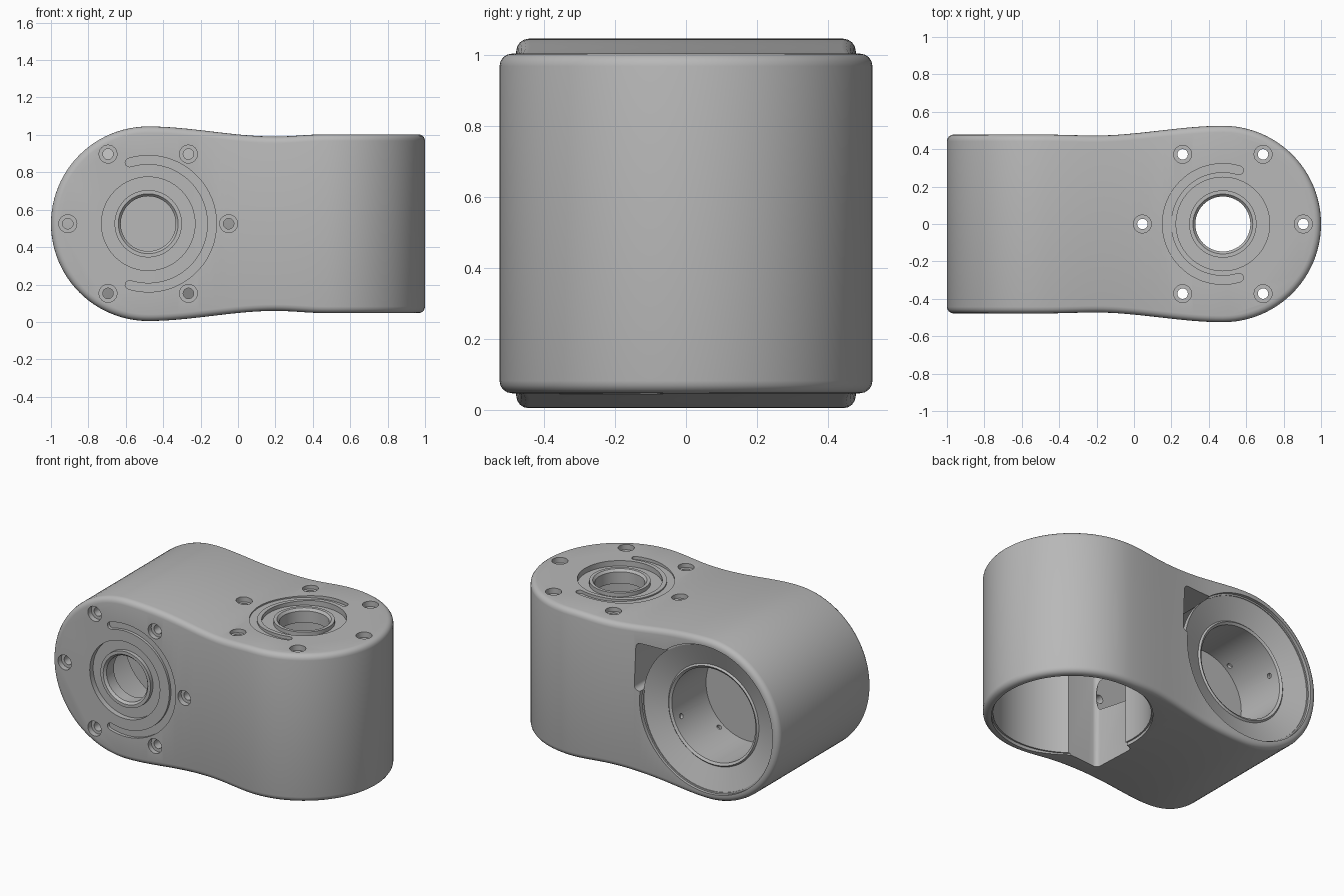
import bpy, bmesh
from math import sin, cos, pi, sqrt, radians
from mathutils import Matrix, Vector

cube = bpy.data.objects.get("Cube")
if cube:
    bpy.data.objects.remove(cube, do_unlink=True)

grey = bpy.data.materials.new("machined grey")
grey.use_nodes = True
grey.diffuse_color = (0.48, 0.48, 0.48, 1)
grey.node_tree.nodes["Principled BSDF"].inputs["Base Color"].default_value = (0.48, 0.48, 0.48, 1)

MID = 0.525      # height of the centre plane
HALF = 0.478     # half length of each barrel
RA, CA = 0.52, -0.48    # radius and centre of the horizontal barrel
RB, CB = 0.525, 0.475   # radius and centre of the upright barrel


def frame(u, v, n, origin):
    """Local axes: u toward the other barrel, v sideways, n out of the end plate."""
    m = Matrix((u, v, n)).transposed().to_4x4()
    m.translation = Vector(origin)
    return m


FRAME_A = frame((1, 0, 0), (0, 0, 1), (0, -1, 0), (CA, -HALF, MID))
FRAME_B = frame((-1, 0, 0), (0, -1, 0), (0, 0, 1), (CB, 0, MID + HALF))


def make(name, bm, matrix=None):
    bmesh.ops.remove_doubles(bm, verts=bm.verts, dist=1e-5)
    if matrix:
        bm.transform(matrix)
    bmesh.ops.recalc_face_normals(bm, faces=bm.faces)
    me = bpy.data.meshes.new(name)
    bm.to_mesh(me)
    bm.free()
    me.materials.append(grey)
    ob = bpy.data.objects.new(name, me)
    bpy.context.collection.objects.link(ob)
    return ob


def lathe(name, profile, matrix, segs=64):
    """Revolve a closed (radius, height) profile around the local n axis."""
    bm = bmesh.new()
    rings = [[bm.verts.new((r * cos(2 * pi * i / segs), r * sin(2 * pi * i / segs), z))
              for i in range(segs)] for r, z in profile]
    for k, a in enumerate(rings):
        b = rings[(k + 1) % len(rings)]
        if profile[k][0] == 0 and profile[(k + 1) % len(rings)][0] == 0:
            continue
        for i in range(segs):
            j = (i + 1) % segs
            bm.faces.new((a[i], a[j], b[j], b[i]))
    return make(name, bm, matrix)


def prism(name, outline, low, high, matrix):
    bm = bmesh.new()
    face = bm.faces.new([bm.verts.new((x, y, low)) for x, y in outline])
    out = bmesh.ops.extrude_face_region(bm, geom=[face])
    for v in out["geom"]:
        if isinstance(v, bmesh.types.BMVert):
            v.co.z = high
    return make(name, bm, matrix)


def arc(cx, cy, r, a, b, n):
    return [(cx + r * cos(radians(a + (b - a) * i / n)),
             cy + r * sin(radians(a + (b - a) * i / n))) for i in range(n + 1)]


def measure(mesh):
    """Volume, and whether the mesh is closed."""
    bm = bmesh.new()
    bm.from_mesh(mesh)
    result = abs(bm.calc_volume()), all(e.is_manifold for e in bm.edges)
    bm.free()
    return result


def cut(target, tool):
    """Subtract the tool, moving on to the next solver if one removes nothing."""
    before = target.data.copy()
    volume = measure(before)[0]
    limit = measure(tool.data)[0] * 1.01
    for solver in ("MANIFOLD", "EXACT", "FLOAT"):
        target.data = before.copy()
        mod = target.modifiers.new("cut", "BOOLEAN")
        mod.operation, mod.solver, mod.object = "DIFFERENCE", solver, tool
        bpy.context.view_layer.objects.active = target
        bpy.ops.object.modifier_apply(modifier=mod.name)
        left, closed = measure(target.data)
        if closed and 1e-7 < volume - left < limit:
            break
    bpy.data.objects.remove(tool, do_unlink=True)


def blend(t, a, b):
    t = min(max(t, 0), 1)
    return a + (b - a) * t * t * (3 - 2 * t)


def half_size(d, radius, waist):
    """Half size at distance d past a barrel centre: round, waisted, then straight."""
    if d < 0:
        return sqrt(max(radius ** 2 - d ** 2, 0))
    return blend(d / 0.68, radius, waist) if d < 0.68 else blend((d - 0.68) / 0.27, waist, HALF)


# Body: two crossed barrels blended along x, with rounded rims
N = 24
xs = [CA - RA * cos(pi / 2 * i / N) for i in range(N)]
xs += [CA + (CB - CA) * i / N for i in range(N)]
xs += [CB + RB * sin(pi / 2 * i / N) for i in range(N)] + [CB + RB]
bm = bmesh.new()
cache = {}


def vert(x, sy, sz):
    co = (x, sy * half_size(CB - x, RB, 0.473), MID + sz * half_size(x - CA, RA, 0.466))
    key = tuple(round(c, 4) + 0.0 for c in co)
    if key not in cache:
        cache[key] = bm.verts.new(co)
    return cache[key]


def add_face(verts):
    unique = list(dict.fromkeys(verts))
    if len(unique) > 2:
        bm.faces.new(unique)


flat_a = [x for x in xs if x < -0.49]
flat_b = [x for x in xs if x > 0.49]
for s in (-1, 1):
    add_face([vert(x, s, 1) for x in flat_a] + [vert(x, s, -1) for x in reversed(flat_a)])
    add_face([vert(x, 1, s) for x in flat_b] + [vert(x, -1, s) for x in reversed(flat_b)])
    for a, b in zip(xs, xs[1:]):
        if b not in flat_a:
            add_face([vert(a, s, 1), vert(b, s, 1), vert(b, s, -1), vert(a, s, -1)])
        if a not in flat_b:
            add_face([vert(a, 1, s), vert(b, 1, s), vert(b, -1, s), vert(a, -1, s)])
bmesh.ops.recalc_face_normals(bm, faces=bm.faces)
rims = [e for e in bm.edges if len(e.link_faces) == 2 and e.calc_face_angle() > 1]
bmesh.ops.bevel(bm, geom=rims, offset=0.035, offset_type="OFFSET", segments=4,
                profile=0.5, affect="EDGES", clamp_overlap=False)
body = make("joint_housing", bm)

# Main bores, open at the far end with a thin stepped lip
for m in (FRAME_B, FRAME_A):
    cut(body, lathe("bore", [(0, -1.1), (0.475, -1.1), (0.475, -0.935), (0.465, -0.935),
                             (0.465, -0.1), (0, -0.1)], m, 96))

notch = (arc(0.47, 0.34, 0.03, 0, 90, 4) + [(0.28, 0.37), (0.28, 0.06)]
         + arc(0.48, 0.09, 0.03, -90, 0, 4))

for m, slot_r in ((FRAME_A, 0.342), (FRAME_B, 0.3)):
    # Bearing seat with hub and centre hole
    cut(body, lathe("seat", [(0, 0.05), (0.25, 0.05), (0.25, -0.035), (0.18, -0.035),
                             (0.18, -0.01), (0.16, -0.01), (0.147, -0.025),
                             (0.147, -0.2), (0, -0.2)], m))
    # Curved slot round the bearing seat
    ex, ey = slot_r * cos(radians(107)), slot_r * sin(radians(107))
    slot = (arc(0, 0, slot_r + 0.023, -107, 107, 40) + arc(ex, ey, 0.023, 107, 287, 8)[1:-1]
            + arc(0, 0, slot_r - 0.023, 107, -107, 40) + arc(ex, -ey, 0.023, 73, 253, 8)[1:-1])
    cut(body, prism("slot", slot, -0.02, 0.05, m))
    # Ring of counterbored screw holes
    for k in range(6):
        at = Matrix.Translation((0.43 * cos(k * pi / 3), 0.43 * sin(k * pi / 3), 0))
        cut(body, lathe("screw_hole", [(0, 0.05), (0.048, 0.05), (0.048, -0.035),
                                       (0.028, -0.035), (0.028, -0.2), (0, -0.2)], m @ at, 24))
    # Cable passage beside the bore
    cut(body, prism("passage", notch, -1.1, -0.35, m))

# Dished cap inside the horizontal barrel
cap = lathe("dished_cap", [(0, -0.53), (0.3, -0.53), (0.3, -0.88), (0.315, -0.89),
                           (0.325, -0.88), (0.47, -0.932), (0.47, -0.9), (0.34, -0.83),
                           (0.34, -0.48), (0, -0.48)], FRAME_A, 96)
# Small pin holes in the cap wall
for angle, n in ((-21, -0.81), (159, -0.81), (-54, -0.57), (126, -0.57)):
    side = Matrix.Rotation(radians(angle), 4, "Z") @ Matrix.Translation((0.3, 0, n))
    cut(cap, lathe("pin_hole", [(0, -0.02), (0.016, -0.02), (0.016, 0.02), (0, 0.02)],
                   FRAME_A @ side @ Matrix.Rotation(pi / 2, 4, "Y"), 16))

for ob in (body, cap):
    bpy.ops.object.select_all(action="DESELECT")
    ob.select_set(True)
    bpy.context.view_layer.objects.active = ob
    bpy.ops.object.shade_smooth_by_angle(angle=radians(30))
